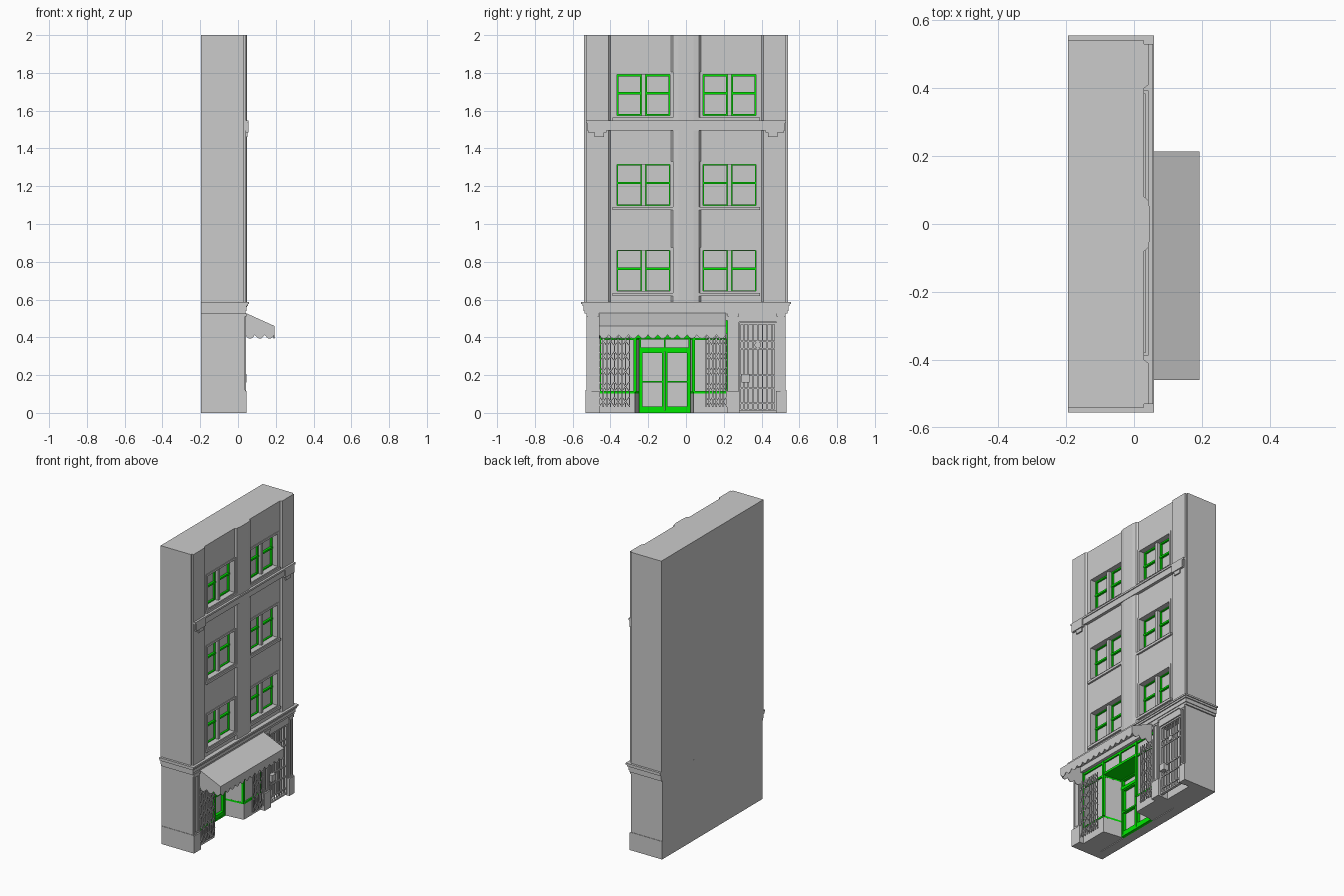
import bpy, bmesh, math
from mathutils import Vector, Matrix

if "Cube" in bpy.data.objects:
    bpy.data.objects.remove(bpy.data.objects["Cube"], do_unlink=True)


def material(name, rgb):
    m = bpy.data.materials.new(name)
    m.use_nodes = True
    m.diffuse_color = (*rgb, 1)
    m.node_tree.nodes["Principled BSDF"].inputs["Base Color"].default_value = (*rgb, 1)
    return m


GREY = material("stone grey", (0.6, 0.6, 0.6))
GREEN = material("frame green", (0, 0.8, 0))


class Part:
    """Collects boxes, bars and prisms into one object."""

    def __init__(self, name, mat=GREY):
        self.name, self.mat, self.bm = name, mat, bmesh.new()

    def box(self, x0, x1, y0, y1, z0, z1):
        centre = Vector((x0 + x1, y0 + y1, z0 + z1)) / 2
        size = Matrix.Diagonal((x1 - x0, y1 - y0, z1 - z0, 1))
        bmesh.ops.create_cube(self.bm, size=1, matrix=Matrix.Translation(centre) @ size)

    def bar(self, x, a, b, w):
        """Flat bar in the plane of the street front, from a to b as (y, z)."""
        d = Vector((0, b[0] - a[0], b[1] - a[1]))
        mid = Vector((x, (a[0] + b[0]) / 2, (a[1] + b[1]) / 2))
        turn = Matrix.Rotation(math.atan2(d.z, d.y), 4, 'X')
        bmesh.ops.create_cube(self.bm, size=1, matrix=Matrix.Translation(mid) @ turn
                              @ Matrix.Diagonal((w, d.length, w, 1)))

    def ring(self, x0, x1, y0, y1, z0, z1, w):
        self.box(x0, x1, y0, y0 + w, z0, z1)
        self.box(x0, x1, y1 - w, y1, z0, z1)
        self.box(x0, x1, y0 + w, y1 - w, z0, z0 + w)
        self.box(x0, x1, y0 + w, y1 - w, z1 - w, z1)

    def prism(self, points, offset):
        f = self.bm.faces.new([self.bm.verts.new(p) for p in points])
        out = bmesh.ops.extrude_face_region(self.bm, geom=[f])["geom"]
        bmesh.ops.translate(self.bm, vec=offset,
                            verts=[v for v in out if isinstance(v, bmesh.types.BMVert)])

    def done(self):
        bmesh.ops.recalc_face_normals(self.bm, faces=self.bm.faces)
        mesh = bpy.data.meshes.new(self.name)
        self.bm.to_mesh(mesh)
        self.bm.free()
        mesh.materials.append(self.mat)
        ob = bpy.data.objects.new(self.name, mesh)
        bpy.context.collection.objects.link(ob)
        return ob


BACK = -0.195
BAYS = ((-0.38, -0.07), (0.075, 0.385))
ROWS = ((0.63, 0.875), (1.085, 1.33), (1.56, 1.805))

# Upper storeys: stepped plan with corner and centre pilasters
half = [(BACK, 0.54), (0.03, 0.54), (0.03, 0.53), (0.042, 0.53), (0.042, 0.41),
        (0.03, 0.4), (0.03, 0.08), (0.042, 0.07), (0.047, 0.04)]
plan = half + [(x, -y) for x, y in reversed(half)]
upper = Part("upper_storeys")
upper.prism([(x, y, 0.56) for x, y in plan], (0, 0, 1.44))
upper = upper.done()

cut = Part("window_cutter")
for y0, y1 in BAYS:
    for z0, z1 in ROWS:
        cut.box(-0.015, 0.1, y0, y1, z0, z1)
cut = cut.done()
cut.hide_render = True
cut.hide_set(True)
mod = upper.modifiers.new("window openings", 'BOOLEAN')
mod.object, mod.operation, mod.solver = cut, 'DIFFERENCE', 'EXACT'
bpy.context.view_layer.update()
upper_mesh = bpy.data.meshes.new_from_object(upper.evaluated_get(bpy.context.evaluated_depsgraph_get()))
upper.modifiers.clear()
upper.data = upper_mesh
bpy.data.objects.remove(cut, do_unlink=True)

# Windows: stone casing, centre mullion, sill and green sashes
casing, sash = Part("window_casings"), Part("window_sashes", GREEN)
for y0, y1 in BAYS:
    for row, (z0, z1) in enumerate(ROWS):
        mid, zm = (y0 + y1) / 2, (z0 + z1) / 2 + 0.01
        casing.ring(-0.015, 0.034, y0, y1, z0, z1, 0.014)
        casing.box(-0.015, 0.018, mid - 0.01, mid + 0.01, z0, z1)
        casing.box(0.02, 0.042, y0 - 0.008, y1 + 0.008, z0 - 0.012, z0 + 0.004)
        for a, b in ((y0 + 0.014, mid - 0.01), (mid + 0.01, y1 - 0.014)):
            sash.box(-0.015, 0, a, b, zm - 0.006, zm + 0.006)
            sash.ring(-0.015, -0.003, a, b, z0 + 0.014, z1 - 0.014, 0.009 if row == 2 else 0.005)
casing.done()
sash.done()

# Belt course with end brackets
belt = Part("belt_course")
belt.box(0, 0.05, -0.525, 0.525, 1.495, 1.535)
belt.box(0, 0.056, -0.53, 0.53, 1.535, 1.547)
for s in (-1, 1):
    belt.box(0, 0.056, s * 0.47 - 0.05, s * 0.47 + 0.05, 1.485, 1.547)
    belt.box(0, 0.05, s * 0.46 - 0.025, s * 0.46 + 0.025, 1.46, 1.485)
belt.done()

# Shopfront cornice, wrapping both sides
cornice = Part("shop_cornice")
for z0, z1, e in ((0.525, 0.54, 0.008), (0.54, 0.565, 0.013), (0.565, 0.577, 0.02), (0.577, 0.588, 0.026)):
    cornice.box(BACK, 0.033 + e, -0.529 - e, 0.529 + e, z0, z1)
cornice.done()

# Ground floor shell: back, side piers, divider and lintel
ground = Part("ground_floor_walls")
ground.box(BACK, -0.13, -0.528, 0.528, 0, 0.53)
ground.box(-0.13, 0.036, -0.528, -0.46, 0, 0.53)
ground.box(-0.13, 0.036, 0.48, 0.528, 0, 0.53)
ground.box(-0.13, 0.036, 0.22, 0.28, 0, 0.53)
ground.box(-0.13, 0.036, -0.46, 0.22, 0.49, 0.53)
ground.box(-0.13, 0.036, 0.28, 0.48, 0.48, 0.53)
ground.box(-0.13, -0.03, 0.28, 0.48, 0, 0.48)
ground.done()

# Pier bases and raised panels
piers = Part("pier_trim")
for a, b in ((-0.528, -0.46), (0.22, 0.28), (0.48, 0.528)):
    piers.box(0, 0.046, a - 0.003, b + 0.003, 0, 0.115)
    piers.ring(0.03, 0.042, a + 0.008, b - 0.008, 0.12, 0.51, 0.009)
    piers.box(0.03, 0.044, a, b, 0.51, 0.526)
for s in (-1, 1):
    piers.box(BACK, 0.04, s * 0.515 - 0.016, s * 0.515 + 0.016, 0, 0.12)
piers.done()

# Display windows flanking the splayed entrance
display, trim = Part("display_windows"), Part("shop_frames", GREEN)
DOOR = (-0.25, 0.025)
for side, front, door in ((-0.46, -0.27, DOOR[0]), (0.22, 0.04, DOOR[1])):
    plan = [(0.015, side), (0.015, front), (-0.125, door), (-0.125, side)]
    display.prism([(x, y, 0) for x, y in plan], (0, 0, 0.105))
    glass = [(0.008, side), (0.008, front), (-0.125, door), (-0.125, side)]
    display.prism([(x, y, 0.105) for x, y in glass], (0, 0, 0.385))
    rail = [(0.018, side), (0.018, front), (-0.125, door), (-0.125, side)]
    for z in (0.103, 0.385, 0.475):
        trim.prism([(x, y, z) for x, y in rail], (0, 0, 0.012))
    trim.box(0.004, 0.02, front - 0.008, front + 0.008, 0.11, 0.49)
    trim.box(0.004, 0.02, side - 0.01, side + 0.01, 0.11, 0.49)
display.box(-0.13, 0.006, -0.29, 0.06, 0.41, 0.49)
display.done()

# Entrance: soffit, transom and double doors
trim.box(-0.13, 0.016, -0.27, 0.04, 0.395, 0.41)
trim.box(0, 0.016, -0.27, 0.04, 0.477, 0.49)
trim.box(0, 0.016, -0.122, -0.108, 0.4, 0.49)
trim.ring(-0.13, -0.11, DOOR[0], DOOR[1], 0, 0.4, 0.012)
trim.box(-0.13, -0.108, DOOR[0], DOOR[1], 0.325, 0.345)
mid = sum(DOOR) / 2
trim.box(-0.13, -0.11, mid - 0.005, mid + 0.005, 0.34, 0.4)
for a, b in ((DOOR[0] + 0.006, mid - 0.001), (mid + 0.001, DOOR[1] - 0.006)):
    trim.ring(-0.13, -0.112, a, b, 0.005, 0.33, 0.013)
    trim.box(-0.13, -0.112, a, b, 0.005, 0.035)
    trim.box(-0.13, -0.108, a, b, 0.16, 0.17)
trim.done()

# Folding lattice grilles in front of the display windows
grille = Part("folding_grilles")
for a, b, n in ((-0.458, -0.3, 8), (0.105, 0.215, 6)):
    step = (b - a) / n
    for i in range(n + 1):
        grille.bar(0.036, (a + i * step, 0.03), (a + i * step, 0.42), 0.006)
    for z in (0.06, 0.14, 0.22, 0.3, 0.38):
        for i in range(0, n - 1, 2):
            y = a + i * step
            grille.bar(0.04, (y, z - 0.025), (y + 2 * step, z + 0.025), 0.004)
            grille.bar(0.032, (y, z + 0.025), (y + 2 * step, z - 0.025), 0.004)
grille.done()

# Barred side gate with lock box and rosette
gate = Part("side_gate")
gate.ring(0.012, 0.03, 0.282, 0.478, 0.01, 0.478, 0.01)
for i in range(1, 8):
    y = 0.28 + i * 0.025
    gate.bar(0.02, (y, 0.015), (y, 0.475), 0.007)
for z in (0.05, 0.13, 0.2, 0.34, 0.38):
    gate.bar(0.024, (0.285, z), (0.475, z), 0.008)
gate.box(0.01, 0.046, 0.295, 0.335, 0.16, 0.205)
turn = Matrix.Translation((0.026, 0.38, 0.36)) @ Matrix.Rotation(math.pi / 2, 4, 'Y')
bmesh.ops.create_cone(gate.bm, cap_ends=True, segments=8, radius1=0.018, radius2=0.018,
                      depth=0.016, matrix=turn)
gate.done()


# Awning: sloped cover, scalloped valance and cheeks
def scallops(a, b, n, z, drop):
    """Points along a scalloped hem from a to b."""
    k = 5
    return [(a + (b - a) * i / (n * k), z - drop * math.sin(math.pi * (i % k) / k))
            for i in range(n * k + 1)]


awning = Part("awning")
Y0, Y1, X0, X1 = -0.46, 0.213, 0.038, 0.193
awning.prism([(X0, Y0, 0.53), (X1, Y0, 0.46), (X1, Y0, 0.454), (X0, Y0, 0.524)], (0, Y1 - Y0, 0))
hem = scallops(Y0, Y1, 13, 0.413, 0.021)
awning.prism([(X1, y, z) for y, z in [(Y1, 0.46), (Y0, 0.46)] + hem], (-0.004, 0, 0))
hem = scallops(X0, X1, 3, 0.413, 0.021)
for y, d in ((Y0, 0.004), (Y1, -0.004)):
    awning.prism([(x, y, z) for x, z in [(X1, 0.458), (X0, 0.528)] + hem], (0, d, 0))
awning.done()
